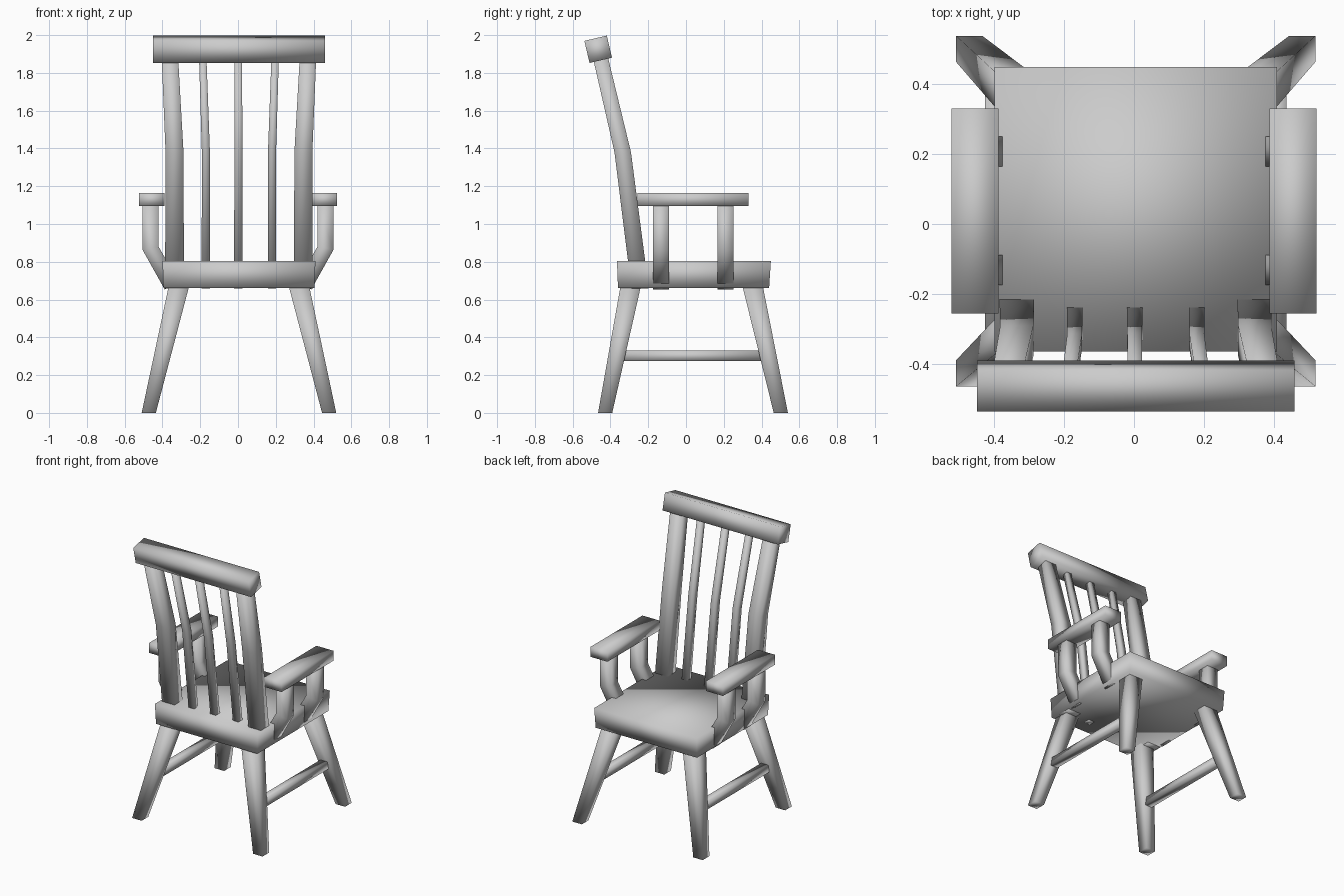
import bpy
import bmesh
from mathutils import Matrix, Vector

cube = bpy.data.objects.get("Cube")
if cube:
    bpy.data.objects.remove(cube, do_unlink=True)

grey = bpy.data.materials.new("plain_grey")
grey.use_nodes = True
GREY = (0.6, 0.6, 0.6, 1)
grey.diffuse_color = GREY
grey.node_tree.nodes["Principled BSDF"].inputs["Base Color"].default_value = GREY

MID = 0.005  # the frame sits a hair to the left


def finish(name, bm):
    bmesh.ops.recalc_face_normals(bm, faces=bm.faces)
    mesh = bpy.data.meshes.new(name)
    bm.to_mesh(mesh)
    bm.free()
    mesh.materials.append(grey)
    for p in mesh.polygons:
        p.use_smooth = True
    obj = bpy.data.objects.new(name, mesh)
    bpy.context.collection.objects.link(obj)
    return obj


def box(name, centre, size, tilt=0.0):
    bm = bmesh.new()
    bmesh.ops.create_cube(bm, size=1, matrix=Matrix.Translation(centre)
                          @ Matrix.Rotation(tilt, 4, "X")
                          @ Matrix.Diagonal((*size, 1)))
    return finish(name, bm)


def bar(name, sections):
    """Four-sided bar through sections (x, y, z, width, depth, slope of cut along x)."""
    bm = bmesh.new()
    rings = []
    for x, y, z, w, d, slope in sections:
        rings.append([bm.verts.new((x + i * w / 2, y + j * d / 2, z + slope * i * w / 2))
                      for i, j in ((-1, -1), (1, -1), (1, 1), (-1, 1))])
    for a, b in zip(rings, rings[1:]):
        for k in range(4):
            n = (k + 1) % 4
            bm.faces.new((a[k], a[n], b[n], b[k]))
    bm.faces.new(rings[0])
    bm.faces.new(rings[-1])
    return finish(name, bm)


# Seat, slightly narrower underneath
bar("seat", [(MID, 0.04, 0.662, 0.80, 0.80, 0), (MID, 0.042, 0.805, 0.81, 0.815, 0)])

# Top rail, leaning back with the posts
box("top_rail", Vector((MID, -0.465, 1.925)), (0.91, 0.122, 0.12), 0.23)


def back_bar(name, low_x, high_x, w, d):
    """Upright with a bend at mid height, following the lean of the back."""
    bar(name, [(low_x, -0.243, 0.658, w, d, 0),
               (low_x, -0.335, 1.38, w * 0.95, d * 0.95, 0),
               (high_x, -0.455, 1.89, w * 0.87, d * 0.87, 0)])


back_bar("spindle_centre", MID - 0.003, MID - 0.003, 0.045, 0.045)

for side, s in (("right", -1), ("left", 1)):
    back_bar(side + "_back_post", MID + s * 0.341, MID + s * 0.366, 0.10, 0.092)
    back_bar(side + "_spindle", MID + s * 0.175, MID + s * 0.192, 0.045, 0.045)

    # Splayed, tapered legs
    for end, foot_y, top_y in (("front", -0.428, -0.293), ("back", 0.502, 0.353)):
        bar(f"{side}_{end}_leg",
            [(MID + s * 0.4775, foot_y, 0, 0.075, 0.075, 0),
             (MID + s * 0.318, top_y, 0.67, 0.108, 0.108, 0)])

    # Stretcher between the legs
    box(side + "_stretcher", Vector((MID + s * 0.405, 0.035, 0.302)), (0.055, 0.74, 0.055))

    # Armrest and its two cranked supports
    box(side + "_armrest", Vector((s * 0.456, 0.037, 1.13)), (0.135, 0.587, 0.07))
    for end, y in (("front", -0.132), ("back", 0.208)):
        bar(f"{side}_{end}_arm_support",
            [(s * 0.463, y, 1.11, 0.085, 0.085, 0),
             (s * 0.463, y, 0.872, 0.085, 0.085, -s * 0.2),
             (s * 0.352, y, 0.675, 0.072, 0.085, -s * 0.6)])
